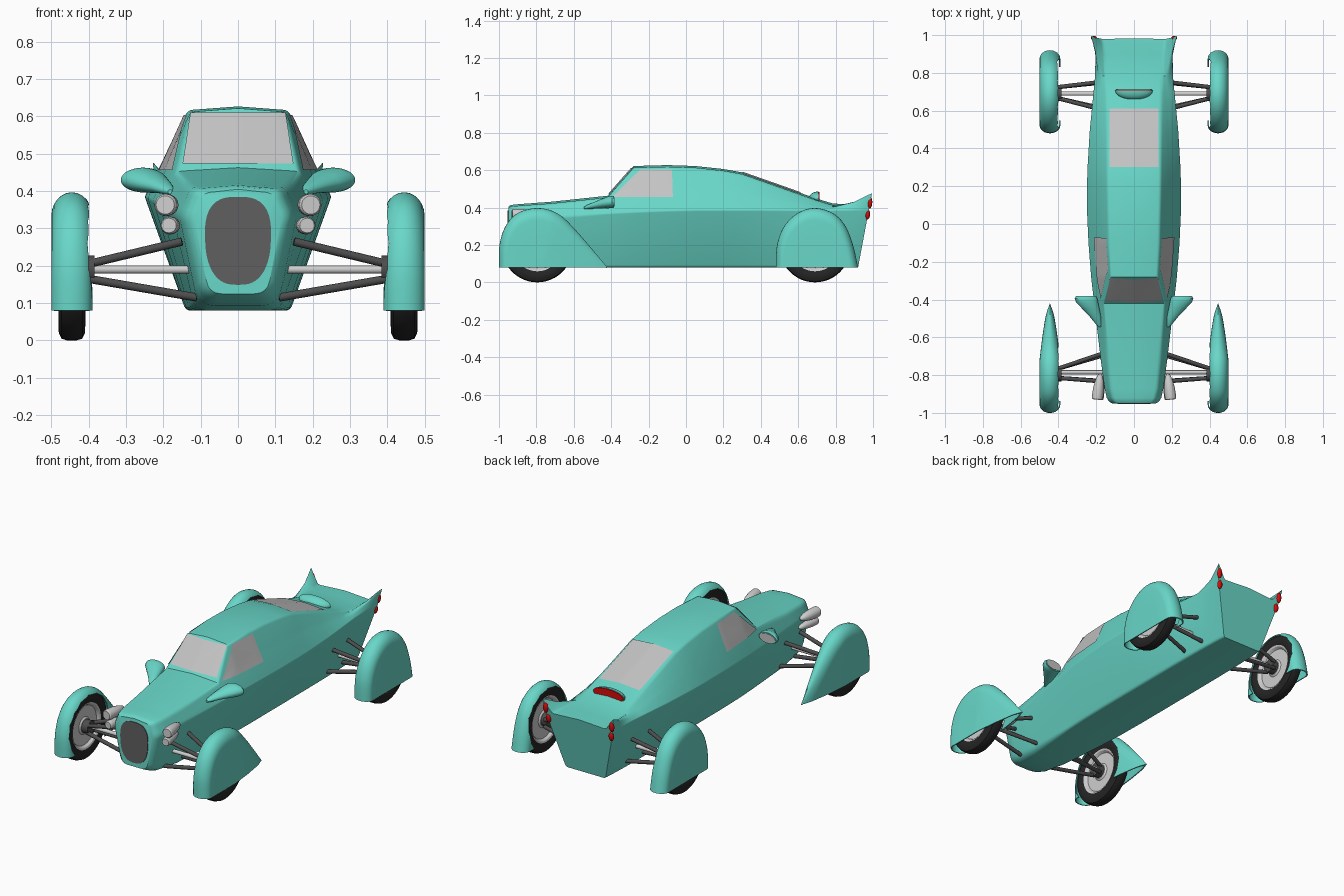
import bpy, bmesh, math
from mathutils import Vector
from mathutils.bvhtree import BVHTree

if "Cube" in bpy.data.objects:
    bpy.data.objects.remove(bpy.data.objects["Cube"])


def material(name, r, g, b):
    m = bpy.data.materials.new(name)
    m.diffuse_color = (r, g, b, 1)
    m.use_nodes = True
    m.node_tree.nodes["Principled BSDF"].inputs["Base Color"].default_value = m.diffuse_color
    return m


TEAL = material("teal paint", 0.14, 0.68, 0.58)
GLASS = material("grey glass", 0.55, 0.55, 0.55)
SILVER = material("light grey metal", 0.62, 0.62, 0.62)
GRILLE = material("grille grey", 0.115, 0.115, 0.115)
ARM = material("dark grey metal", 0.075, 0.075, 0.075)
RUBBER = material("black rubber", 0.018, 0.018, 0.018)
RED = material("red lamp", 0.7, 0.003, 0.003)


def smooth(ob, angle=32):
    bpy.ops.object.select_all(action='DESELECT')
    ob.select_set(True)
    bpy.context.view_layer.objects.active = ob
    bpy.ops.object.shade_smooth_by_angle(angle=math.radians(angle))


def build(name, verts, faces, mat, fix=True):
    me = bpy.data.meshes.new(name)
    me.from_pydata([tuple(v) for v in verts], [], faces)
    if fix:
        bm = bmesh.new()
        bm.from_mesh(me)
        bmesh.ops.remove_doubles(bm, verts=bm.verts, dist=1e-5)
        bmesh.ops.recalc_face_normals(bm, faces=bm.faces)
        bm.to_mesh(me)
        bm.free()
    me.materials.append(mat)
    ob = bpy.data.objects.new(name, me)
    bpy.context.collection.objects.link(ob)
    smooth(ob)
    return ob


def loft(name, rings, mat, cyclic=True, caps=True):
    n = len(rings[0])
    verts = [p for r in rings for p in r]
    faces = []
    for i in range(len(rings) - 1):
        for j in range(n if cyclic else n - 1):
            k = (j + 1) % n
            faces.append((i * n + j, i * n + k, (i + 1) * n + k, (i + 1) * n + j))
    if caps:
        faces += [tuple(range(n)), tuple(range(len(verts) - n, len(verts)))]
    return build(name, verts, faces, mat)


def lathe(name, origin, axis, profile, mat, closed=False, n=32):
    q = Vector(axis).to_track_quat('Z', 'Y')
    rings = [[Vector(origin) + q @ Vector((max(r, 1e-4) * math.cos(2 * math.pi * i / n),
                                           max(r, 1e-4) * math.sin(2 * math.pi * i / n), o))
              for i in range(n)] for o, r in profile]
    if closed:
        rings.append(rings[0])
    return loft(name, rings, mat, caps=not closed)


def rod(name, a, b, r, mat):
    d = Vector(b) - Vector(a)
    return lathe(name, a, d, [(0, r), (d.length, r)], mat, n=16)


def ellipse(y, cx, cz, rx, rz, n=28):
    return [(cx + rx * math.cos(2 * math.pi * i / n), y, cz + rz * math.sin(2 * math.pi * i / n))
            for i in range(n)]


def spline(pts, steps=6):
    p = [Vector(q) for q in [pts[0]] + pts + [pts[-1]]]
    out = []
    for i in range(1, len(p) - 2):
        a, b, c, d = p[i - 1:i + 3]
        for s in range(steps):
            t = s / steps
            out.append(0.5 * (2 * b + (c - a) * t + (2 * a - 5 * b + 4 * c - d) * t * t
                              + (3 * b - a - 3 * c + d) * t ** 3))
    return out + [p[-1]]


# ---- body: lofted sections with rounded corners; nose rounding and tail slant follow rules
def section(y, wb, w, wr, zr, fin=None):
    nose = max(0, (-y - .55) / .4)
    r = .014 + .046 * nose
    zb = .08 + .045 * max(0, (-y - .72) / .23) ** 3
    zbelt = .385 - .055 * min(1, max(0, (.1 - y) / 1.05)) ** 1.6
    tilt = max(0, y - .77) * 1.25
    fin = fin or ((w + wr) / 2, (zbelt + zr) / 2)
    pts = [Vector(p) for p in ((0, zb), (wb, zb), (w, zbelt), fin, (wr, zr), (0, zr + .01))]
    half = [pts[0]]
    for i in range(1, 5):
        a, p, b = pts[i - 1:i + 2]
        rad = r * 0.4 if i == 2 and y > -.75 else r
        d = min(rad, 0.45 * (a - p).length, 0.45 * (b - p).length)
        p1, p2 = p + (a - p).normalized() * d, p + (b - p).normalized() * d
        for k in range(5):
            t = k / 4
            half.append(p1 * (1 - t) ** 2 + p * 2 * t * (1 - t) + p2 * t * t)
    half.append(pts[5])
    full = half + [Vector((-p.x, p.y)) for p in half[-2:0:-1]]
    return [(p.x, y + tilt * (p.y - 0.08), p.y) for p in full]


STATIONS = [(-.95, .078, .118, .092, .395), (-.94, .09, .135, .107, .402), (-.92, .098, .147, .116, .406),
            (-.87, .107, .158, .127, .41), (-.72, .115, .178, .14, .421), (-.42, .13, .212, .165, .453),
            (-.28, .137, .228, .128, .612), (-.1, .14, .242, .135, .617), (.05, .14, .249, .138, .612),
            (.2, .14, .25, .141, .596), (.3, .14, .247, .142, .578), (.5, .14, .235, .143, .508),
            (.7, .138, .215, .144, .437), (.78, .136, .207, .146, .412),
            (.86, .133, .205, .153, .404, (.203, .436)), (.905, .13, .212, .165, .402, (.222, .472)),
            (.92, .127, .213, .172, .4, (.23, .482))]
body = loft("body", [section(*s) for s in STATIONS], TEAL)

# ---- windows: thin sheets projected onto the body
tree = BVHTree.FromPolygons([v.co.copy() for v in body.data.vertices],
                            [tuple(p.vertices) for p in body.data.polygons])


def window(name, corners, direction, n=16):
    a, b, c, d = [Vector(p) for p in corners]
    direction = Vector(direction)
    verts = []
    for i in range(n + 1):
        for j in range(n + 1):
            u, v = i / n, j / n
            p = (a * (1 - u) + b * u) * (1 - v) + (d * (1 - u) + c * u) * v
            hit, nor, _, _ = tree.ray_cast(p - direction * 2, direction)
            if nor.dot(direction) > 0:
                nor = -nor
            verts.append(hit + nor * 0.004)
    m = n + 1
    faces = [(i * m + j, i * m + j + 1, (i + 1) * m + j + 1, (i + 1) * m + j)
             for i in range(n) for j in range(n)]
    ob = build(name, verts, faces, GLASS, fix=False)
    if ob.data.polygons[0].normal.dot(direction) > 0:
        ob.data.flip_normals()


window("windscreen", [(-.148, 0, .472), (.148, 0, .472), (.126, 0, .608), (-.126, 0, .608)], (0, 1, 0))
window("rear_window", [(-.13, .30, 0), (.13, .30, 0), (.13, .61, 0), (-.13, .61, 0)], (0, 0, -1))
for s, side in ((1, "right"), (-1, "left")):
    window(side + "_side_window", [(0, -.395, .455), (0, -.07, .455), (0, -.075, .602), (0, -.245, .602)],
           (-s, 0, 0))

# ---- grille plate
ring = []
for i in range(48):
    c, s = math.cos(i * math.pi / 24), math.sin(i * math.pi / 24)
    x = math.copysign(abs(c) ** 0.72, c) * (0.088 + 0.008 * s)
    ring.append((x, 0.267 + 0.118 * math.copysign(abs(s) ** 0.8, s)))
loft("grille", [[(x, y, z) for x, z in ring] for y in (-.954, -.948)], GRILLE)

# ---- high brake lamp: half-ellipsoid housing with red back
loft("brake_lamp_housing", [ellipse(.708 - .05 * math.sin(a), 0, .45, .1 * math.cos(a), .036 * math.cos(a))
                            for a in [math.radians(d) for d in range(0, 90, 11)]], TEAL)
loft("brake_lamp", [ellipse(y, 0, .45, .096, .033) for y in (.707, .713)], RED)


# ---- fender: rounded shell around a side profile, open below and on the wheel side
def fender(name, profile, cy, s, wheel_y, tail=None):
    outline = spline(profile)
    centre = Vector((cy, 0.08))
    arc = [k * math.pi / 12 for k in range(-6, 7)]
    steps = [(-1, .12), (-1, .5)] + [(math.sin(a), .8 + .2 * math.cos(a)) for a in arc] + [(1, .5), (1, .12)]
    rings = []
    for fx, scale in steps:
        row = []
        for p in outline:
            q = centre + (p - centre) * scale
            taper = 1
            if tail is not None:
                taper = max(.12, min(1, max(0, (tail - q.x) / 0.3)) ** 0.6)
            row.append((s * .445 + fx * 0.055 * taper, q.x, q.y))
        rings.append(row)
    ob = loft(name, rings, TEAL, cyclic=False)
    sol = ob.modifiers.new("shell", 'SOLIDIFY')
    sol.thickness, sol.offset = 0.006, -1
    cutter = rod("wheel_opening_cutter", (s * .34, wheel_y, .19), (s * .425, wheel_y, .19), .183, TEAL)
    cutter.hide_render = True
    cut = ob.modifiers.new("opening", 'BOOLEAN')
    cut.operation, cut.solver, cut.object = 'DIFFERENCE', 'EXACT', cutter
    smooth(ob)
    for m in ("shell", "opening"):
        bpy.ops.object.modifier_apply(modifier=m)
    bpy.data.objects.remove(cutter)
    smooth(ob)


FRONT = [(-1, .08), (-.997, .2), (-.965, .3), (-.9, .37), (-.795, .397), (-.69, .37), (-.59, .28), (-.42, .08)]
REAR = [(.48, .08), (.487, .2), (.525, .3), (.6, .372), (.69, .397), (.785, .37), (.85, .305), (.893, .2),
        (.92, .08)]
TYRE = [(-.028, .128), (-.036, .15), (-.035, .17), (-.028, .185), (-.012, .19)]
RIM = [(-.03, .131), (-.027, .122), (-.014, .112), (-.014, .05), (-.022, .04), (-.022, 0)]
POD = [(0, 0), (0, .82), (.006, .97), (.02, 1), (.06, .95), (.1, .75), (.13, .4), (.14, 0)]
MIRROR = [(-.545, .182, .398, .006), (-.53, .186, .402, .016), (-.49, .205, .412, .03),
          (-.45, .228, .421, .045), (-.415, .248, .428, .058), (-.395, .254, .43, .06), (-.385, .254, .43, .055)]

for s, side in ((1, "right"), (-1, "left")):
    fender(side + "_front_fender", FRONT, -.78, s, -.795, -.42)
    fender(side + "_rear_fender", REAR, .69, s, .69)
    # wheels, axles and suspension arms
    for end, y, axle_y, arms in (("front", -.795, -.785, ((-.68, -.765), (-.835, -.815))),
                                 ("rear", .69, .69, ((.6, .665), (.755, .725)))):
        tag = side + "_" + end
        o = (s * .445, y, .19)
        lathe(tag + "_tyre", o, (1, 0, 0), TYRE + [(-a, r) for a, r in TYRE[::-1]], RUBBER, True, 48)
        lathe(tag + "_rim", o, (1, 0, 0), RIM[::-1] + [(-a, r) for a, r in RIM], SILVER, n=48)
        rod(tag + "_hub", (s * .385, y, .19), (s * .43, y, .19), .038, ARM)
        rod(tag + "_axle", (s * .12, axle_y, .19), (s * .42, axle_y, .19), .011, SILVER)
        for i, (ya, yb) in enumerate(arms):
            rod(tag + "_upper_arm_%d" % i, (s * .15, ya, .265), (s * .40, yb, .205), .011, ARM)
            rod(tag + "_lower_arm_%d" % i, (s * .11, ya, .115), (s * .40, yb, .165), .011, ARM)
    # headlight pods
    for nm, x, z, r in (("upper", .195, .363, .03), ("lower", .185, .308, .024)):
        lathe(side + "_" + nm + "_headlight", (s * x, -.93, z), (-s * .12, 1, 0),
              [(o, r * f) for o, f in POD], SILVER, n=24)
    # door mirrors
    loft(side + "_mirror", [ellipse(y, s * x, z, r, .003 + r * .5) for y, x, z, r in MIRROR], TEAL)
    loft(side + "_mirror_glass", [ellipse(y, s * .254, .43, .05, .025) for y in (-.387, -.382)], GLASS)
    # tail lamps on the fin ends
    for nm, x, y, z, rz in (("upper", .212, .984, .425, .03), ("lower", .201, .972, .362, .026)):
        loft(side + "_" + nm + "_tail_lamp", [ellipse(y + .012 * math.sin(a), s * x, z + .004 * math.sin(a),
             .015 * math.cos(a), rz * math.cos(a)) for a in [math.radians(d) for d in range(-80, 81, 16)]], RED)
